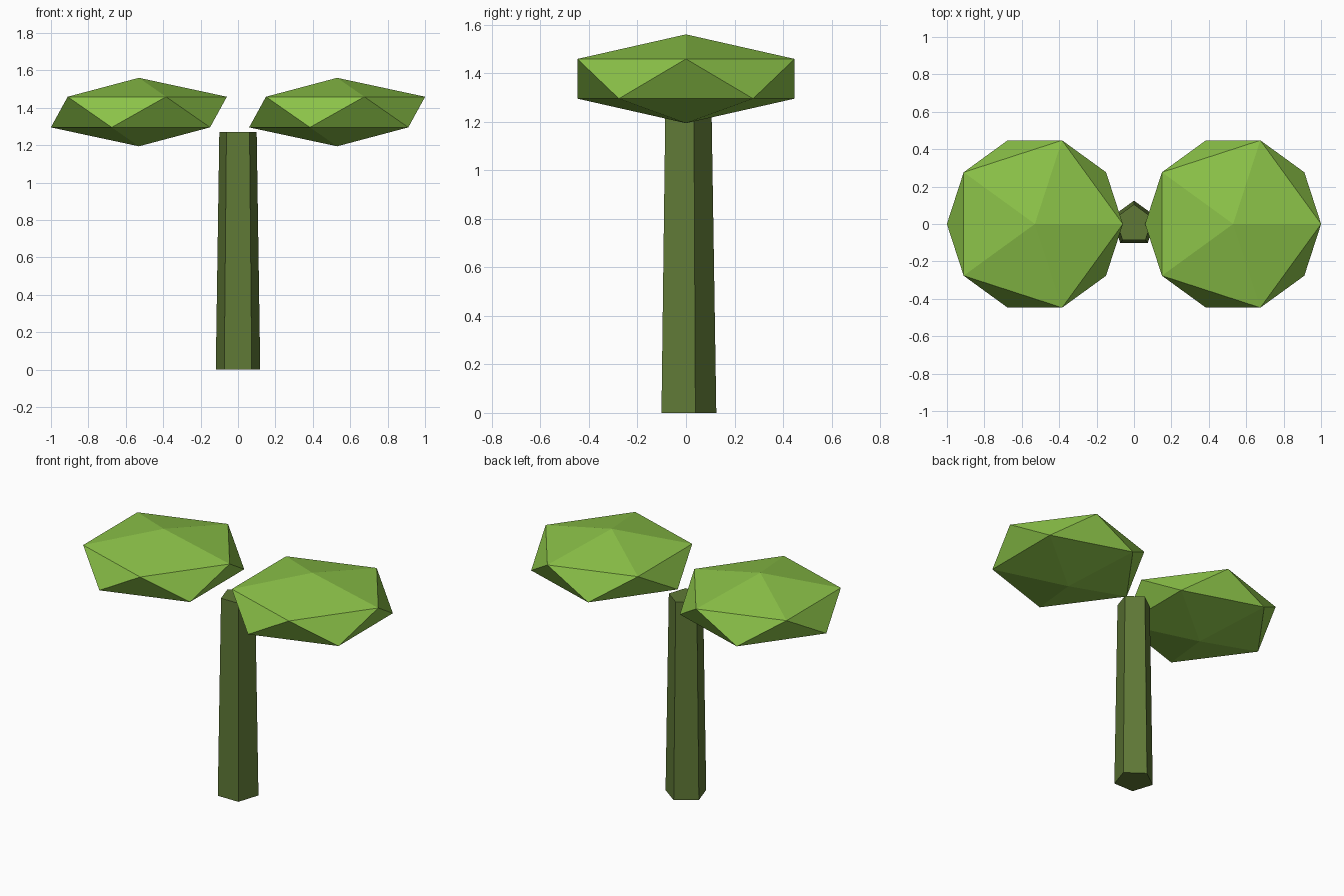
import bpy

if "Cube" in bpy.data.objects:
    bpy.data.objects.remove(bpy.data.objects["Cube"])


def material(name, color):
    mat = bpy.data.materials.new(name)
    mat.diffuse_color = color
    mat.use_nodes = True
    mat.node_tree.nodes["Principled BSDF"].inputs["Base Color"].default_value = mat.diffuse_color
    return mat


leaf_green = material("leaf_green", (0.26, 0.54, 0.065, 1))
stem_green = material("stem_green", (0.115, 0.19, 0.037, 1))

# Five-sided tapering trunk
HEIGHT = 1.27
bpy.ops.mesh.primitive_cone_add(vertices=5, radius1=0.125, radius2=0.105,
                                depth=HEIGHT, location=(0, 0, HEIGHT / 2))
trunk = bpy.context.object
trunk.name = "trunk"
trunk.data.materials.append(stem_green)

# Two identical flattened, faceted leaf clumps
for name, x in (("left_leaf", -0.53), ("right_leaf", 0.53)):
    bpy.ops.mesh.primitive_ico_sphere_add(subdivisions=1, radius=1,
                                          location=(x, 0, 1.377))
    leaf = bpy.context.object
    leaf.name = name
    leaf.scale = (0.526, 0.526, 0.183)
    leaf.data.materials.append(leaf_green)
